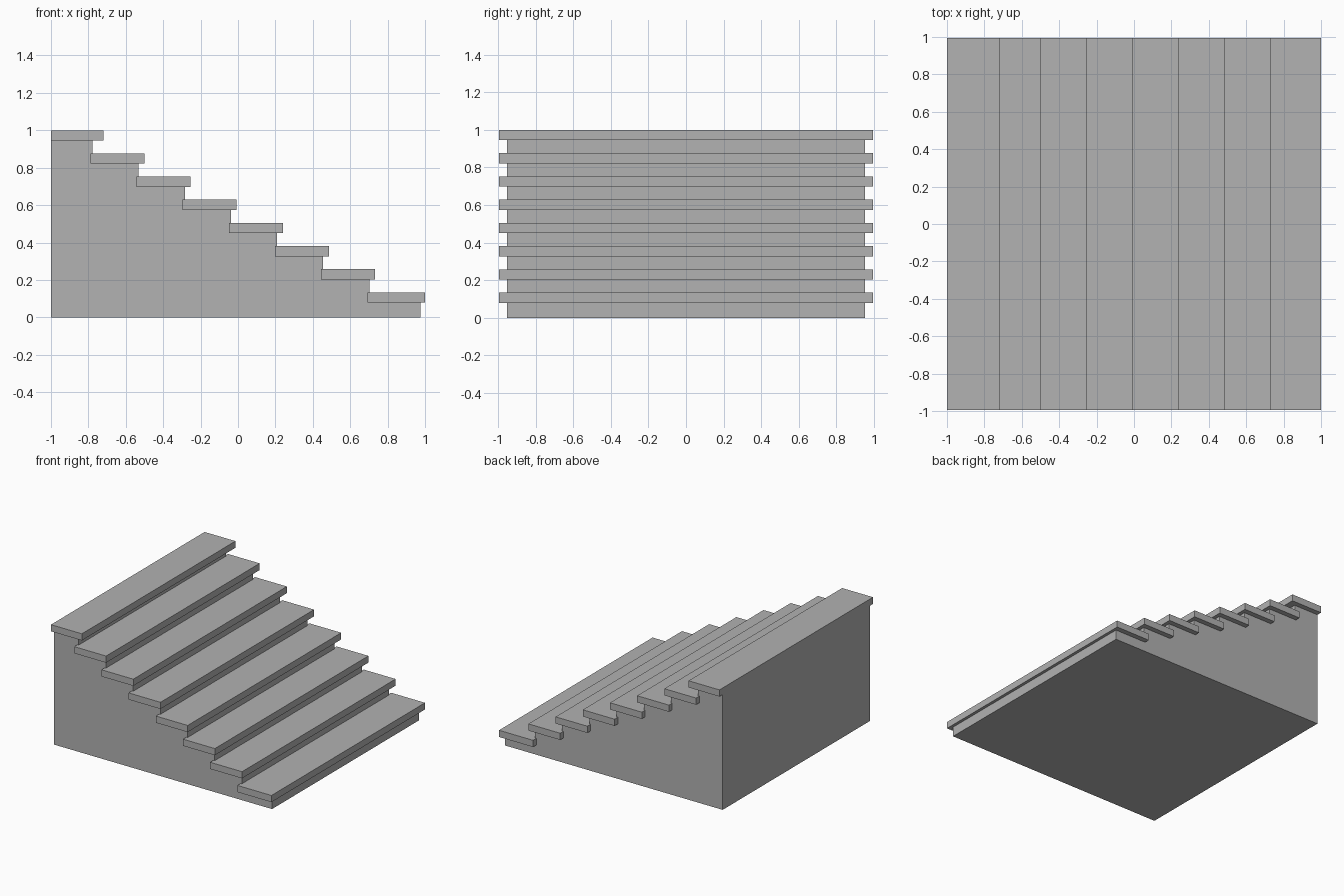
import bpy
import bmesh

STEPS = 8
RISE = 0.1237        # height of one step
RUN = 0.2467         # depth of one step
TREAD = 0.055        # tread thickness
LOW_TOP = 0.134      # top of the lowest tread
BODY_Y = 0.953       # half width of the solid base
TREAD_Y = 0.995      # half width of the treads

cube = bpy.data.objects.get("Cube")
if cube:
    bpy.data.objects.remove(cube, do_unlink=True)

grey = bpy.data.materials.new("stone_grey")
grey.use_nodes = True
colour = (0.445, 0.445, 0.445, 1)
grey.diffuse_color = colour
grey.node_tree.nodes["Principled BSDF"].inputs["Base Color"].default_value = colour


def extrude_profile(name, points, half_width):
    """Solid made from an x-z outline, extruded along y."""
    bm = bmesh.new()
    face = bm.faces.new([bm.verts.new((x, -half_width, z)) for x, z in points])
    moved = bmesh.ops.extrude_face_region(bm, geom=[face])["geom"]
    verts = [v for v in moved if isinstance(v, bmesh.types.BMVert)]
    bmesh.ops.translate(bm, verts=verts, vec=(0, 2 * half_width, 0))
    bmesh.ops.recalc_face_normals(bm, faces=bm.faces)
    mesh = bpy.data.meshes.new(name)
    bm.to_mesh(mesh)
    bm.free()
    mesh.materials.append(grey)
    obj = bpy.data.objects.new(name, mesh)
    bpy.context.collection.objects.link(obj)
    return obj


def riser_x(i):
    """Riser position under tread i, counted from the bottom."""
    return 0.976 if i == 0 else 0.949 - RUN * i


def tread_top(i):
    return LOW_TOP + RISE * i


# Solid stepped base
outline = [(-1, 0), (riser_x(0), 0)]
for i in range(STEPS):
    under = tread_top(i) - TREAD
    outline.append((riser_x(i), under))
    outline.append((riser_x(i + 1) if i < STEPS - 1 else -1, under))
extrude_profile("stair_base", outline, BODY_Y)

# Overhanging treads, each tucked slightly into the riser behind it
for i in range(STEPS):
    back = max(-1, riser_x(i + 1) - 0.011)
    nose = riser_x(i) + 0.031
    if i == 0:
        nose = 1
    elif i == STEPS - 1:
        back, nose = -1, -0.72
    top = tread_top(i)
    extrude_profile(f"tread_{i + 1}",
                    [(back, top - TREAD), (nose, top - TREAD), (nose, top), (back, top)],
                    TREAD_Y)
